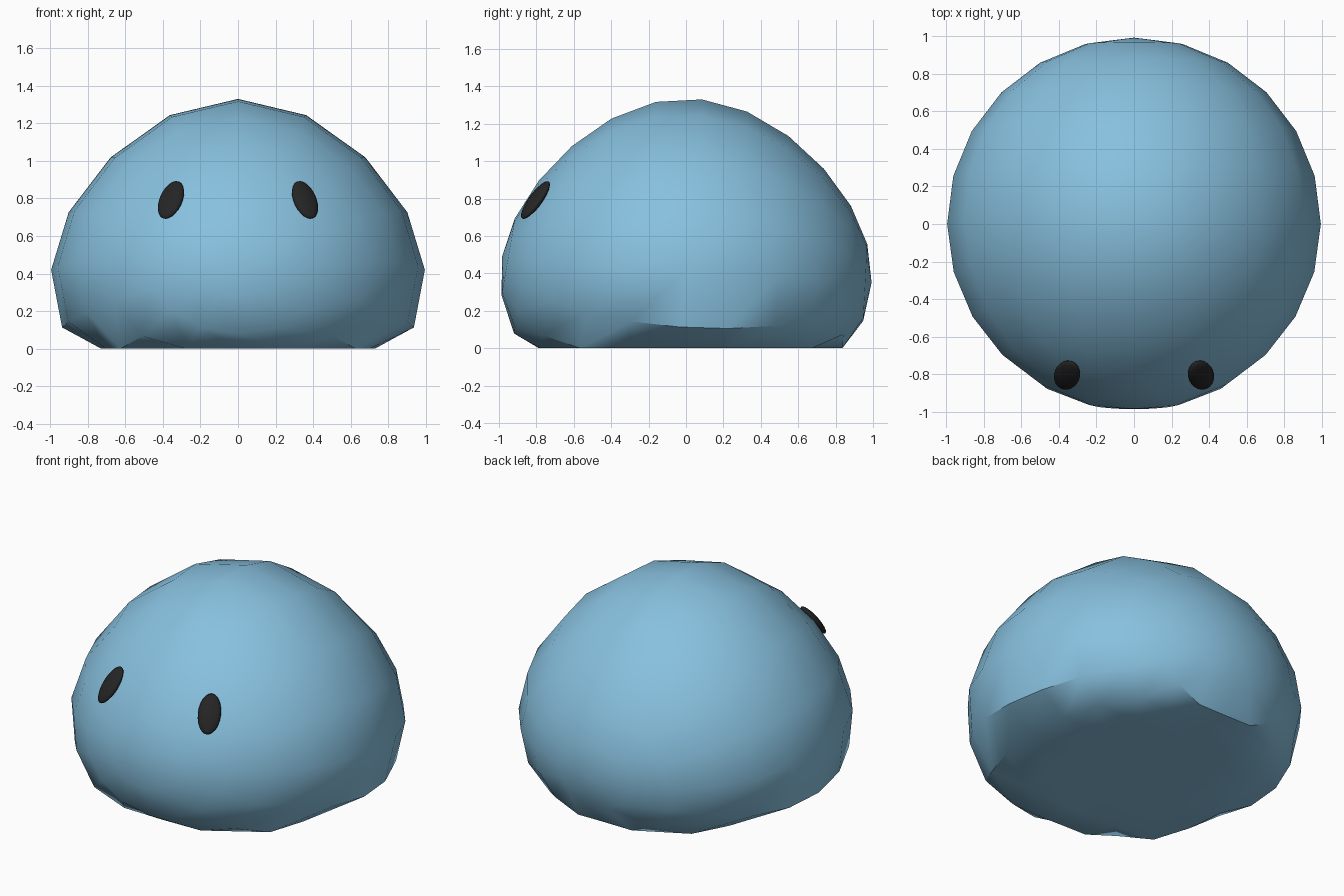
import bpy, bmesh, math
from mathutils import Matrix, Vector

if "Cube" in bpy.data.objects:
    bpy.data.objects.remove(bpy.data.objects["Cube"])


def material(name, rgb):
    m = bpy.data.materials.new(name)
    m.diffuse_color = (*rgb, 1.0)
    m.use_nodes = True
    m.node_tree.nodes["Principled BSDF"].inputs["Base Color"].default_value = m.diffuse_color
    return m


def make_object(name, bm, mat, angle):
    bmesh.ops.recalc_face_normals(bm, faces=bm.faces)
    mesh = bpy.data.meshes.new(name)
    bm.to_mesh(mesh)
    bm.free()
    mesh.materials.append(mat)
    ob = bpy.data.objects.new(name, mesh)
    bpy.context.collection.objects.link(ob)
    bpy.ops.object.select_all(action='DESELECT')
    bpy.context.view_layer.objects.active = ob
    ob.select_set(True)
    bpy.ops.object.shade_smooth_by_angle(angle=math.radians(angle))
    return ob


blue = material("soft_blue", (0.245, 0.53, 0.735))
black = material("eye_black", (0.018, 0.018, 0.018))

# Body: sphere with its poles front and back, tilted, softened and flattened on the ground
CENTRE_Z = 0.42
bm = bmesh.new()
bmesh.ops.create_uvsphere(bm, u_segments=16, v_segments=12, radius=1.0)
bmesh.ops.rotate(bm, verts=bm.verts, matrix=Matrix.Rotation(math.pi / 2, 3, 'X'))
for v in bm.verts:
    x, y, z = v.co
    y, z = 0.993 * y + 0.09 * z, -0.08 * y + 0.91 * z
    spread = 0.995 * (1 - 0.055 * z)              # slightly wider toward the base
    z *= 0.86 + 0.14 * (z / 0.91) ** 2            # squashed around the middle
    v.co = (x * spread, y * spread, max(0.0, z + CENTRE_Z))
make_object("body", bm, blue, 42)

# Eyes: thin ovals lying on the front surface, mirrored left and right
for side, name in ((1, "right_eye"), (-1, "left_eye")):
    long_axis = Vector((-0.25 * side, 0.55, 0.80)).normalized()
    normal = Vector((0.36 * side, -0.72, 0.60))
    normal = (normal - normal.dot(long_axis) * long_axis).normalized()
    wide_axis = long_axis.cross(normal)
    rot = Matrix((wide_axis, long_axis, normal)).transposed()
    bm = bmesh.new()
    bmesh.ops.create_uvsphere(bm, u_segments=24, v_segments=12, radius=1.0)
    for v in bm.verts:
        local = Vector((v.co.x * 0.069, v.co.y * 0.125, v.co.z * 0.028))
        v.co = rot @ local + Vector((0.357 * side, -0.805, 0.792))
    make_object(name, bm, black, 60)
